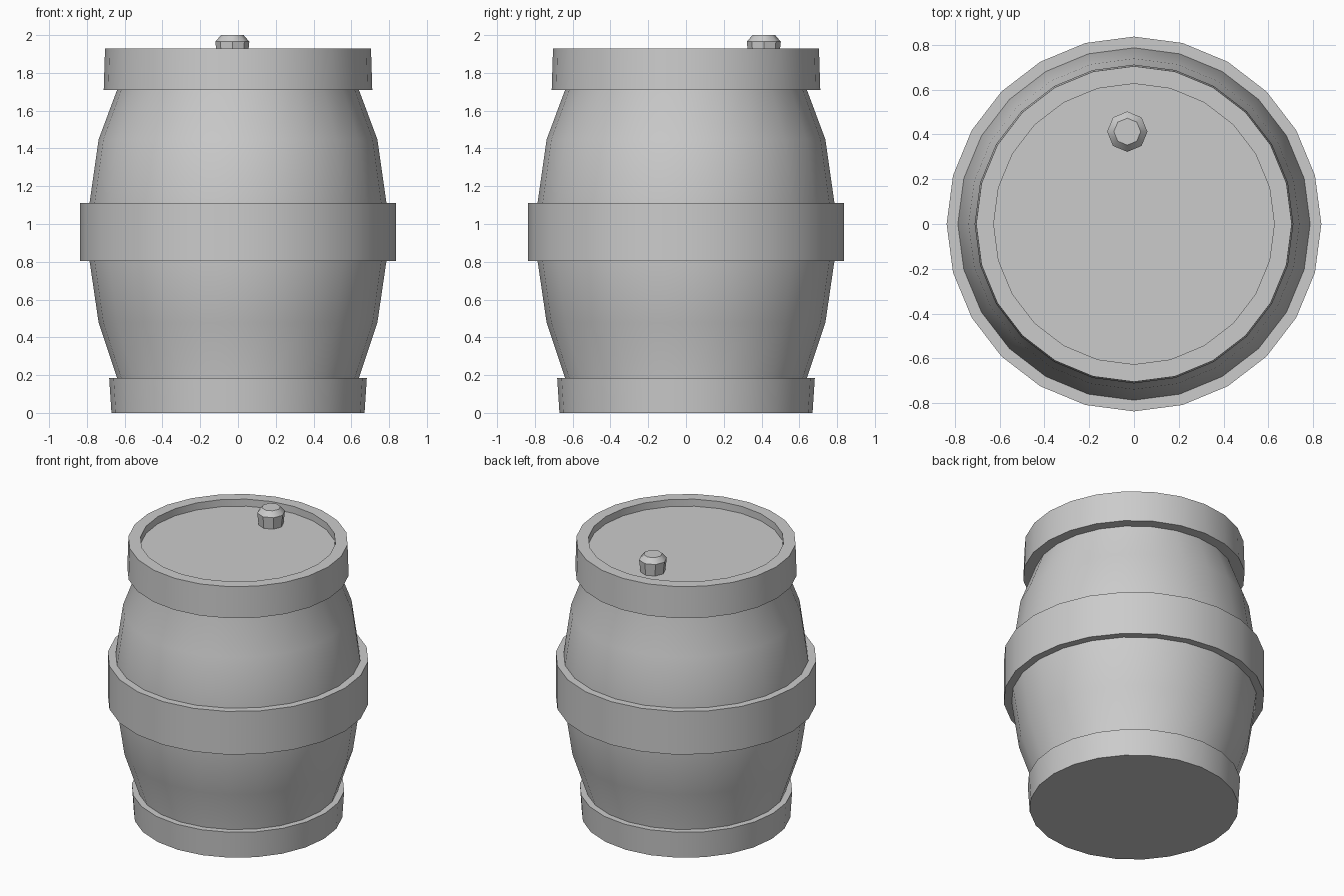
import bpy, bmesh
from math import sin, cos, pi, radians

if "Cube" in bpy.data.objects:
    bpy.data.objects.remove(bpy.data.objects["Cube"])


def lathe(name, profile, sides=24, closed=False, centre=(0, 0)):
    """Revolve (radius, z) points about a vertical axis; open profiles get end caps."""
    bm = bmesh.new()
    rings = []
    for r, z in profile:
        rings.append([bm.verts.new((centre[0] + r * cos(2 * pi * i / sides),
                                    centre[1] + r * sin(2 * pi * i / sides), z))
                      for i in range(sides)])
    pairs = list(zip(rings, rings[1:]))
    if closed:
        pairs.append((rings[-1], rings[0]))
    else:
        bm.faces.new(rings[0])
        bm.faces.new(rings[-1])
    for a, b in pairs:
        for i in range(sides):
            j = (i + 1) % sides
            bm.faces.new((a[i], a[j], b[j], b[i]))
    bmesh.ops.recalc_face_normals(bm, faces=bm.faces)
    mesh = bpy.data.meshes.new(name)
    bm.to_mesh(mesh)
    bm.free()
    obj = bpy.data.objects.new(name, mesh)
    bpy.context.collection.objects.link(obj)
    bpy.ops.object.select_all(action='DESELECT')
    obj.select_set(True)
    bpy.context.view_layer.objects.active = obj
    bpy.ops.object.shade_smooth_by_angle(angle=radians(35))
    return obj


# Bulging staves, closed at the bottom and by the recessed lid
lathe("barrel_body", [(0.64, 0.0), (0.64, 0.185), (0.738, 0.478), (0.786, 0.805),
                      (0.786, 1.11), (0.738, 1.448), (0.64, 1.71), (0.64, 1.88)])

# Three hoops: bottom, middle, and the top one forming the raised rim
lathe("bottom_hoop", [(0.67, 0.0), (0.682, 0.185), (0.63, 0.185), (0.63, 0.0)],
      closed=True)
lathe("middle_hoop", [(0.836, 0.805), (0.836, 1.11), (0.78, 1.11), (0.78, 0.805)],
      closed=True)
lathe("top_hoop", [(0.711, 1.71), (0.704, 1.93), (0.626, 1.93), (0.626, 1.71)],
      closed=True)

# Bung standing on the lid, toward the back
lathe("bung", [(0.08, 1.87), (0.09, 1.965), (0.06, 2.0)],
      sides=8, centre=(-0.03, 0.412))
